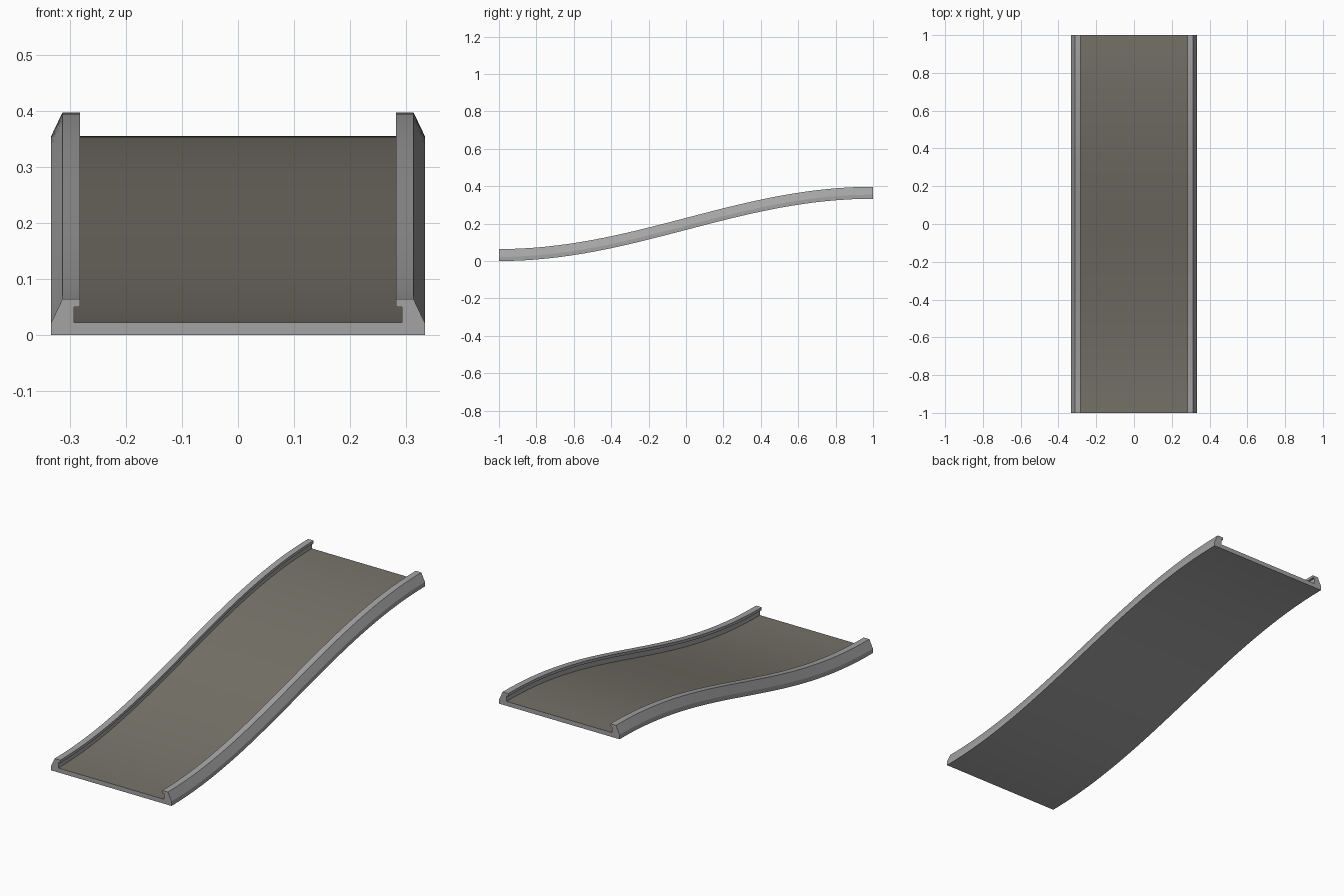
import bpy, bmesh, math

if "Cube" in bpy.data.objects:
    bpy.data.objects.remove(bpy.data.objects["Cube"])

def material(name, rgb):
    m = bpy.data.materials.new(name)
    m.diffuse_color = (*rgb, 1)
    m.use_nodes = True
    m.node_tree.nodes["Principled BSDF"].inputs["Base Color"].default_value = m.diffuse_color
    return m

rail_grey = material("rail grey", (0.37, 0.37, 0.37))
floor_brown = material("floor brown grey", (0.18, 0.17, 0.14))

# Right half of the cross-section, from the bottom up and around to the floor
half = [(0.333, 0.0), (0.333, 0.022), (0.313, 0.064), (0.282, 0.064),
        (0.282, 0.050), (0.292, 0.050), (0.292, 0.022)]
profile = half + [(-x, z) for x, z in reversed(half)]
FLOOR_EDGE = len(half) - 1
STEPS = 32

def rise(y):
    return 0.1665 * (1 + math.sin(math.pi * y / 2))

# Sweep the section along the S-shaped slope, ends staying upright
bm = bmesh.new()
rings = []
for i in range(STEPS + 1):
    y = -1 + 2 * i / STEPS
    rings.append([bm.verts.new((x, y, z + rise(y))) for x, z in profile])

n = len(profile)
for a, b in zip(rings, rings[1:]):
    for j in range(n):
        k = (j + 1) % n
        f = bm.faces.new((a[j], a[k], b[k], b[j]))
        f.material_index = 1 if j == FLOOR_EDGE else 0

# End caps
bm.faces.new(rings[0])
bm.faces.new(rings[-1][::-1])
bmesh.ops.recalc_face_normals(bm, faces=bm.faces)

mesh = bpy.data.meshes.new("curved_ramp")
bm.to_mesh(mesh)
bm.free()
mesh.materials.append(rail_grey)
mesh.materials.append(floor_brown)
ramp = bpy.data.objects.new("curved_ramp", mesh)
bpy.context.collection.objects.link(ramp)
bpy.context.view_layer.objects.active = ramp
ramp.select_set(True)
bpy.ops.object.shade_smooth_by_angle(angle=math.radians(20))
